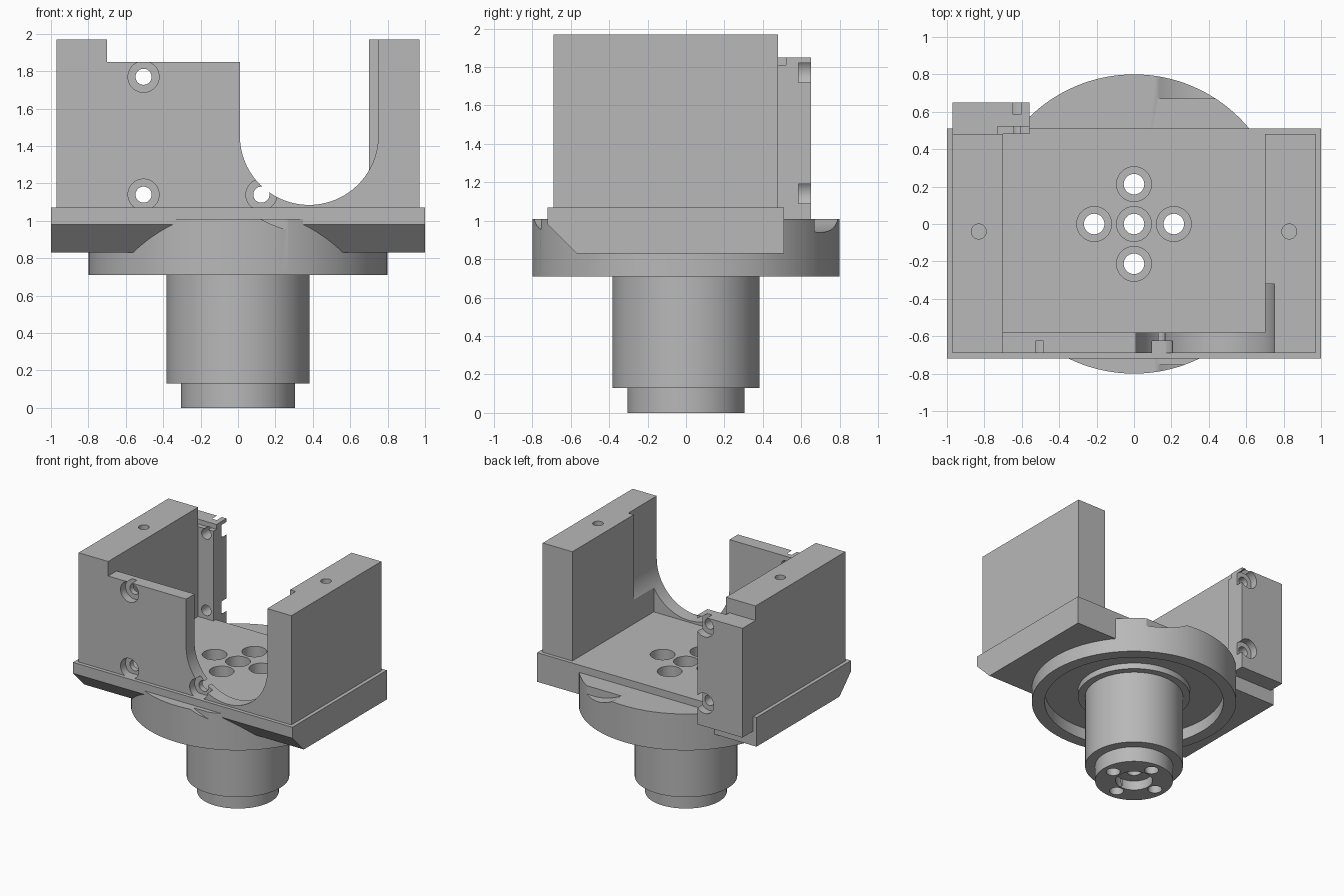
import bpy, bmesh
from math import pi, cos, sin, radians
from mathutils import Matrix, Vector

cube = bpy.data.objects.get("Cube")
if cube:
    bpy.data.objects.remove(cube, do_unlink=True)

grey = bpy.data.materials.new("machined_grey")
grey.use_nodes = True
colour = (0.48, 0.48, 0.48, 1)
grey.diffuse_color = colour
grey.node_tree.nodes["Principled BSDF"].inputs["Base Color"].default_value = colour


def finish(name, bm):
    bmesh.ops.recalc_face_normals(bm, faces=bm.faces)
    mesh = bpy.data.meshes.new(name)
    bm.to_mesh(mesh)
    bm.free()
    mesh.materials.append(grey)
    ob = bpy.data.objects.new(name, mesh)
    bpy.context.collection.objects.link(ob)
    return ob


def box(name, x0, x1, y0, y1, z0, z1):
    bm = bmesh.new()
    size = Matrix.Diagonal((x1 - x0, y1 - y0, z1 - z0, 1))
    mid = Matrix.Translation(((x0 + x1) / 2, (y0 + y1) / 2, (z0 + z1) / 2))
    bmesh.ops.create_cube(bm, size=1, matrix=mid @ size)
    return finish(name, bm)


def cylinder(name, start, end, radius, segments=48):
    a, b = Vector(start), Vector(end)
    turn = (b - a).to_track_quat('Z', 'Y').to_matrix().to_4x4()
    bm = bmesh.new()
    bmesh.ops.create_cone(bm, cap_ends=True, segments=segments, radius1=radius, radius2=radius,
                          depth=(b - a).length, matrix=Matrix.Translation((a + b) / 2) @ turn)
    return finish(name, bm)


def extrude(name, points, direction):
    bm = bmesh.new()
    face = bm.faces.new([bm.verts.new(p) for p in points])
    grown = bmesh.ops.extrude_face_region(bm, geom=[face], use_keep_orig=True)
    verts = [v for v in grown["geom"] if isinstance(v, bmesh.types.BMVert)]
    bmesh.ops.translate(bm, verts=verts, vec=direction)
    return finish(name, bm)


def lathe(name, profile, segments=128):
    bm = bmesh.new()
    verts = [bm.verts.new((r, 0, z)) for r, z in profile]
    edges = [bm.edges.new(pair) for pair in zip(verts, verts[1:])]
    bmesh.ops.spin(bm, geom=verts + edges, cent=(0, 0, 0), axis=(0, 0, 1),
                   angle=2 * pi, steps=segments)
    bmesh.ops.remove_doubles(bm, verts=bm.verts, dist=0.0005)
    return finish(name, bm)


def combine(target, tools, operation):
    bpy.context.view_layer.objects.active = target
    for tool in tools:
        mod = target.modifiers.new("shape", 'BOOLEAN')
        mod.operation, mod.solver, mod.object = operation, 'EXACT', tool
        bpy.ops.object.modifier_apply(modifier=mod.name)
    for tool in tools:
        bpy.data.objects.remove(tool, do_unlink=True)


# Bolt pattern through the base: counterbored from the top
def bolt_cutters():
    cutters = []
    for x, y in [(0, 0), (0.213, 0), (-0.213, 0), (0, 0.213), (0, -0.213)]:
        cutters.append(cylinder("bore", (x, y, -0.1), (x, y, 1.2), 0.055))
        cutters.append(cylinder("counterbore", (x, y, 0.92), (x, y, 1.2), 0.093))
    return cutters


# Base plate with a chamfer under its front edge
section = [(-0.72, 1.07), (0.51, 1.07), (0.51, 0.83), (-0.57, 0.83), (-0.72, 0.98)]
base_plate = extrude("base_plate", [(-1, y, z) for y, z in section], (2, 0, 0))
combine(base_plate, bolt_cutters(), 'DIFFERENCE')

# Flange, recessed underneath around a collar, with the stepped spindle
flange = lathe("flange_and_spindle", [
    (0, 0), (0.305, 0), (0.305, 0.13), (0.383, 0.13), (0.383, 0.76), (0.44, 0.76),
    (0.44, 0.81), (0.7, 0.81), (0.7, 0.71), (0.8, 0.71), (0.8, 1.01), (0, 1.01)])
cx, cz = 0.38, 1.455
combine(flange, bolt_cutters() + [
    cylinder("end_bore", (0, 0, -0.1), (0, 0, 0.08), 0.145),
    cylinder("back_relief", (cx, 0.67, cz), (cx, 0.95, cz), 0.515, 128),
    cylinder("front_relief", (cx, -0.95, cz), (cx, -0.755, cz), 0.515, 128)], 'DIFFERENCE')

# Cradle: two side walls, front panel and back bracket
cradle = box("cradle", -0.97, -0.70, -0.69, 0.48, 1.05, 1.97)
combine(cradle, [
    box("front_panel", -0.70, 0.70, -0.69, -0.58, 1.05, 1.85),
    box("side_wall", 0.70, 0.97, -0.69, 0.48, 1.05, 1.97),
    box("back_bracket", -0.97, -0.56, 0.48, 0.65, 0.95, 1.85)], 'UNION')

# U-shaped opening through the front and into the side wall
arc = [(cx + 0.37 * cos(pi + pi * i / 48), -0.75, cz + 0.37 * sin(pi + pi * i / 48))
       for i in range(49)]
opening = extrude("opening", [(cx - 0.37, -0.75, 2.1)] + arc + [(cx + 0.37, -0.75, 2.1)],
                  (0, 0.43, 0))
cutters = [opening, box("bracket_notch", -0.73, -0.5, 0.48, 0.52, 1.81, 1.9)]

# Counterbored screw holes in the front panel and the back bracket
for x, z in [(-0.505, 1.77), (-0.505, 1.14), (0.125, 1.14)]:
    cutters.append(cylinder("screw_hole", (x, -0.8, z), (x, -0.5, z), 0.043))
    cutters.append(cylinder("screw_seat", (x, -0.8, z), (x, -0.625, z), 0.083))
for z in (1.77, 1.14):
    cutters.append(cylinder("screw_hole", (-0.625, 0.4, z), (-0.625, 0.8, z), 0.043))
    cutters.append(cylinder("screw_seat", (-0.625, 0.585, z), (-0.625, 0.8, z), 0.083))

# Pin holes in the wall tops
for x in (-0.83, 0.83):
    cutters.append(cylinder("pin_hole", (x, -0.04, 1.77), (x, -0.04, 2.1), 0.04))
combine(cradle, cutters, 'DIFFERENCE')

# Smooth the round surfaces, keep the machined edges sharp
for ob in (base_plate, flange, cradle):
    bpy.ops.object.select_all(action='DESELECT')
    ob.select_set(True)
    bpy.context.view_layer.objects.active = ob
    bpy.ops.object.shade_smooth_by_angle(angle=radians(30))
